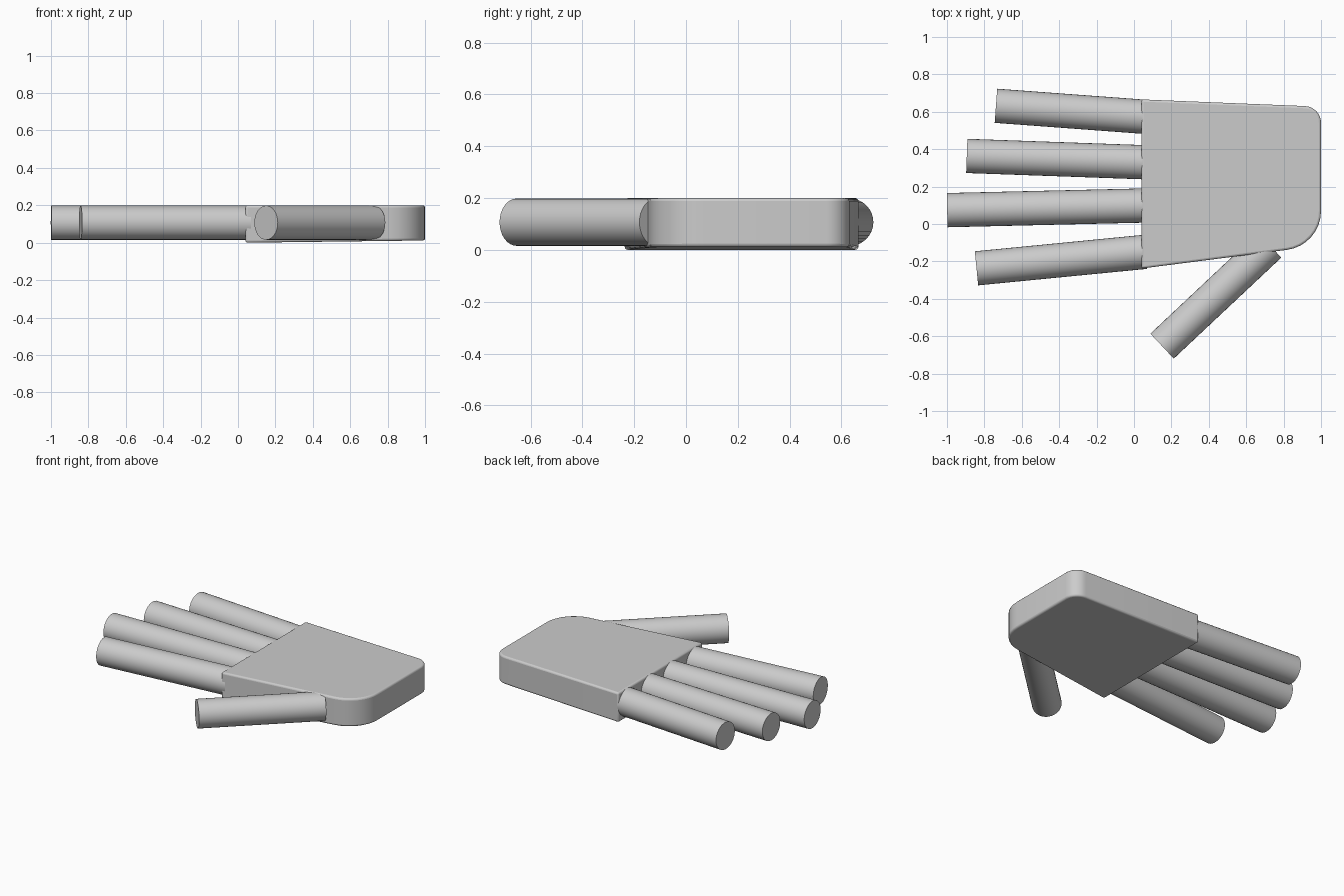
import bpy, bmesh, math
from mathutils import Vector

if "Cube" in bpy.data.objects:
    bpy.data.objects.remove(bpy.data.objects["Cube"])


def rounded_outline(corners, steps=8):
    # each corner is (x, y, radius); rounded with a true fillet arc
    pts, n = [], len(corners)
    for i, (x, y, r) in enumerate(corners):
        p = Vector((x, y))
        if r == 0:
            pts.append(p)
            continue
        a = (Vector(corners[i - 1][:2]) - p).normalized()
        b = (Vector(corners[(i + 1) % n][:2]) - p).normalized()
        half = math.acos(a.dot(b)) / 2
        centre = p + (a + b).normalized() * (r / math.sin(half))
        start = p + a * (r / math.tan(half)) - centre
        t0 = math.atan2(start.y, start.x)
        sweep = math.pi - 2 * half
        for k in range(steps + 1):
            t = t0 + sweep * k / steps
            pts.append(centre + Vector((math.cos(t), math.sin(t))) * r)
    return pts


def smooth(ob):
    bpy.ops.object.select_all(action='DESELECT')
    ob.select_set(True)
    bpy.context.view_layer.objects.active = ob
    bpy.ops.object.shade_smooth_by_angle(angle=math.radians(35))


def digit(name, tip, base, radius=0.0915, z=0.107):
    # straight round finger from tip to base
    a, b = Vector((*tip, z)), Vector((*base, z))
    bpy.ops.mesh.primitive_cylinder_add(vertices=32, radius=radius,
                                        depth=(b - a).length, location=(a + b) / 2)
    ob = bpy.context.object
    ob.name = name
    ob.rotation_euler = (b - a).to_track_quat('Z', 'Y').to_euler()
    smooth(ob)


# palm: rounded slab whose underside rises slightly towards the wrist
outline = rounded_outline([(0.04, -0.238, 0), (1.0, -0.115, 0.21),
                           (1.0, 0.627, 0.09), (0.04, 0.666, 0)])
bm = bmesh.new()
low = [bm.verts.new((p.x, p.y, 0.012 * (p.x - 0.04) / 0.96)) for p in outline]
high = [bm.verts.new((p.x, p.y, 0.2)) for p in outline]
bm.faces.new(low[::-1])
bm.faces.new(high)
for i in range(len(low)):
    j = (i + 1) % len(low)
    bm.faces.new((low[i], low[j], high[j], high[i]))
mesh = bpy.data.meshes.new("palm")
bm.to_mesh(mesh)
bm.free()
palm = bpy.data.objects.new("palm", mesh)
bpy.context.collection.objects.link(palm)
bevel = palm.modifiers.new("soft_edges", 'BEVEL')
bevel.width = 0.012
bevel.segments = 3
bevel.limit_method = 'ANGLE'
bevel.angle_limit = math.radians(40)
smooth(palm)

# four fingers
digit("little_finger", (-0.738, 0.632), (0.06, 0.573))
digit("ring_finger", (-0.894, 0.364), (0.06, 0.330))
digit("middle_finger", (-0.999, 0.074), (0.06, 0.099))
digit("index_finger", (-0.842, -0.237), (0.06, -0.149))

# thumb
digit("thumb", (0.15, -0.653), (0.725, -0.113))
